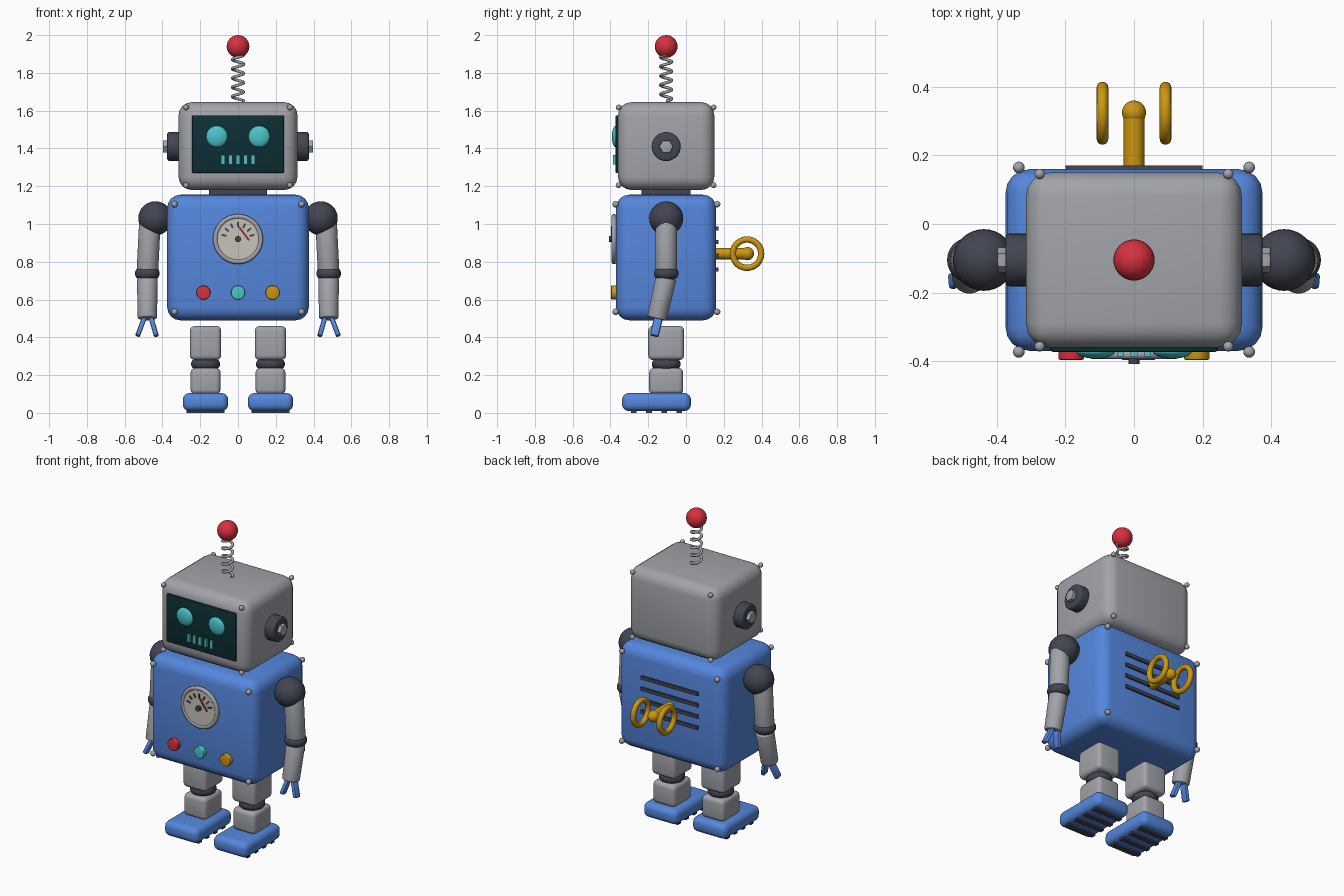
import bpy, bmesh, math
from mathutils import Matrix, Vector

if "Cube" in bpy.data.objects:
    bpy.data.objects.remove(bpy.data.objects["Cube"])


def paint(name, r, g, b):
    m = bpy.data.materials.new(name)
    m.use_nodes = True
    m.diffuse_color = (r, g, b, 1)
    m.node_tree.nodes["Principled BSDF"].inputs["Base Color"].default_value = (r, g, b, 1)
    return m


BLUE = paint("blue paint", 0.09, 0.24, 0.72)
GREY = paint("grey metal", 0.36, 0.37, 0.40)
DARK = paint("dark rubber", 0.055, 0.06, 0.085)
RED = paint("red", 0.68, 0.03, 0.05)
TEAL = paint("teal glow", 0.07, 0.55, 0.58)
GOLD = paint("gold", 0.6, 0.31, 0.005)
SCREEN = paint("screen glass", 0.004, 0.028, 0.034)
CREAM = paint("dial cream", 0.58, 0.55, 0.49)
MID = -0.105          # depth of the body axis


def finish(name, bm, mat, loc, rot=(0, 0, 0), angle=40):
    me = bpy.data.meshes.new(name)
    bm.to_mesh(me)
    bm.free()
    me.materials.append(mat)
    ob = bpy.data.objects.new(name, me)
    bpy.context.collection.objects.link(ob)
    ob.location, ob.rotation_euler = loc, rot
    bpy.ops.object.select_all(action='DESELECT')
    ob.select_set(True)
    bpy.context.view_layer.objects.active = ob
    bpy.ops.object.shade_smooth_by_angle(angle=math.radians(angle))
    return ob


def box(name, size, loc, mat, bevel=0.0, rot=(0, 0, 0), seg=4):
    bm = bmesh.new()
    bmesh.ops.create_cube(bm, size=1)
    bmesh.ops.scale(bm, vec=size, verts=bm.verts)
    if bevel:
        bmesh.ops.bevel(bm, geom=bm.edges[:], offset=bevel, segments=seg,
                        profile=0.5, affect='EDGES', clamp_overlap=True)
    return finish(name, bm, mat, loc, rot)


def rod(name, r1, r2, length, loc, mat, rot=(0, 0, 0), sides=32, bevel=0.0):
    bm = bmesh.new()
    bmesh.ops.create_cone(bm, cap_ends=True, segments=sides, radius1=r1, radius2=r2, depth=length)
    if bevel:
        rims = [e for e in bm.edges if any(len(f.verts) > 4 for f in e.link_faces)]
        bmesh.ops.bevel(bm, geom=rims, offset=bevel, segments=3, profile=0.5, affect='EDGES')
    return finish(name, bm, mat, loc, rot)


def ball(name, r, loc, mat, scale=(1, 1, 1), u=32, v=16):
    bm = bmesh.new()
    bmesh.ops.create_uvsphere(bm, u_segments=u, v_segments=v, radius=r)
    bmesh.ops.scale(bm, vec=scale, verts=bm.verts)
    return finish(name, bm, mat, loc, angle=60)


def ring(name, major, minor, loc, mat, rot=(0, 0, 0)):
    bm = bmesh.new()
    circle = bmesh.ops.create_circle(bm, segments=14, radius=minor)["verts"]
    bmesh.ops.transform(bm, verts=circle, matrix=Matrix.Translation((major, 0, 0))
                        @ Matrix.Rotation(math.pi / 2, 4, 'X'))
    bmesh.ops.spin(bm, geom=bm.edges[:], cent=(0, 0, 0), axis=(0, 0, 1),
                   angle=2 * math.pi, steps=36, use_merge=True)
    bmesh.ops.remove_doubles(bm, verts=bm.verts, dist=0.0005)
    bmesh.ops.recalc_face_normals(bm, faces=bm.faces)
    return finish(name, bm, mat, loc, rot, 60)


FACING = (math.pi / 2, 0, 0)      # turns a rod towards the front
SIDEWAYS = (0, math.pi / 2, 0)    # turns a rod along x

# Body blocks
box("torso", (0.75, 0.53, 0.665), (0, MID, 0.8225), BLUE, 0.07)
box("head", (0.63, 0.51, 0.465), (0, MID, 1.4125), GREY, 0.07)
box("neck", (0.305, 0.26, 0.08), (0, MID, 1.165), DARK, 0.01)

# Corner rivets
for part, x, z0, z1, front, back, r in (("head", 0.275, 1.205, 1.617, -0.357, 0.146, 0.015),
                                        ("torso", 0.336, 0.535, 1.105, -0.373, 0.165, 0.017)):
    for sx in (-x, x):
        for y in (front, back):
            for z in (z0, z1):
                ball(part + "_rivet", r, (sx, y, z), GREY, u=16, v=10)

# Face
box("face_screen", (0.486, 0.04, 0.305), (0, -0.353, 1.4225), SCREEN, 0.006, seg=2)
for s in (-1, 1):
    ball("eye", 0.057, (s * 0.112, -0.371, 1.463), TEAL, (1, 0.38, 1))
for i in range(5):
    box("mouth_bar", (0.02, 0.02, 0.05), ((i - 2) * 0.04, -0.376, 1.34), TEAL)

# Antenna spring and bulb
curve = bpy.data.curves.new("antenna_spring", 'CURVE')
curve.dimensions = '3D'
curve.bevel_depth = 0.008
curve.bevel_resolution = 2
spline = curve.splines.new('POLY')
steps, turns = 120, 5
spline.points.add(steps)
for i, p in enumerate(spline.points):
    a = 2 * math.pi * turns * i / steps
    p.co = (0.03 * math.cos(a), MID + 0.03 * math.sin(a), 1.65 + 0.245 * i / steps, 1)
curve.materials.append(GREY)
bpy.context.collection.objects.link(bpy.data.objects.new("antenna_spring", curve))
ball("antenna_bulb", 0.06, (0, MID, 1.94), RED)

# Dial
DIAL = 0.92
rod("dial_face", 0.118, 0.118, 0.03, (0, -0.374, DIAL), CREAM, FACING, 48)
ring("dial_rim", 0.12, 0.013, (0, -0.381, DIAL), GREY, FACING)
for i in range(7):
    a = math.radians(-75 + 25 * i)
    box("dial_tick", (0.01, 0.006, 0.026),
        (0.077 * math.sin(a), -0.39, DIAL + 0.077 * math.cos(a)), DARK, rot=(0, a, 0))
box("dial_needle", (0.009, 0.006, 0.09), (0.031, -0.394, DIAL + 0.03), RED,
    rot=(0, math.radians(-37), 0))
rod("dial_hub", 0.016, 0.016, 0.03, (0, -0.393, DIAL), DARK, FACING, 20)

# Buttons
for x, mat in ((-0.183, RED), (0, TEAL), (0.183, GOLD)):
    rod("button", 0.037, 0.037, 0.05, (x, -0.371, 0.637), mat, FACING, bevel=0.004)

# Back vents and wind-up key
for i in range(4):
    box("back_vent", (0.4, 0.02, 0.022), (0, 0.161, 0.76 + 0.072 * i), DARK)
rod("key_shaft", 0.03, 0.03, 0.18, (0, 0.235, 0.843), GOLD, FACING)
ball("key_knob", 0.035, (0, 0.325, 0.843), GOLD)
for s in (-1, 1):
    ring("key_loop", 0.075, 0.017, (s * 0.092, 0.323, 0.843), GOLD, SIDEWAYS)

for s in (-1, 1):
    # Ears
    rod("ear", 0.077, 0.077, 0.08, (s * 0.335, MID, 1.41), DARK, SIDEWAYS, bevel=0.012)
    rod("ear_bolt", 0.037, 0.037, 0.03, (s * 0.383, MID, 1.41), GREY, SIDEWAYS, 6, 0.004)

    # Arm
    ball("shoulder", 0.09, (s * 0.438, MID, 1.03), DARK)
    rod("upper_arm", 0.057, 0.057, 0.28, (s * 0.473, MID, 0.88), GREY, (0, s * -0.05, 0), bevel=0.01)
    ring("elbow", 0.033, 0.033, (s * 0.48, MID, 0.738), DARK)
    ball("elbow_core", 0.04, (s * 0.48, MID, 0.738), DARK, (1, 1, 0.7))
    rod("forearm", 0.051, 0.055, 0.22, (s * 0.48, -0.13, 0.607), GREY,
        (math.radians(-13), 0, 0), bevel=0.008)
    for offset, tilt in ((0.034, -0.36), (-0.034, 0.28)):
        box("claw", (0.026, 0.046, 0.105), (s * (0.48 + offset), -0.157, 0.455), BLUE, 0.009,
            (math.radians(-13), s * tilt, 0), 2)

    # Leg
    x = s * 0.172
    box("thigh", (0.165, 0.19, 0.18), (x, MID, 0.37), GREY, 0.025)
    ring("knee", 0.047, 0.03, (x, MID, 0.258), DARK)
    rod("knee_core", 0.05, 0.05, 0.06, (x, MID, 0.258), DARK)
    box("shin", (0.158, 0.18, 0.14), (x, MID, 0.168), GREY, 0.025)
    box("foot", (0.24, 0.365, 0.095), (x, -0.156, 0.0575), BLUE, 0.035)
    for i in range(4):
        box("sole_tread", (0.2, 0.03, 0.02), (x, -0.276 + 0.08 * i, 0.01), DARK)
